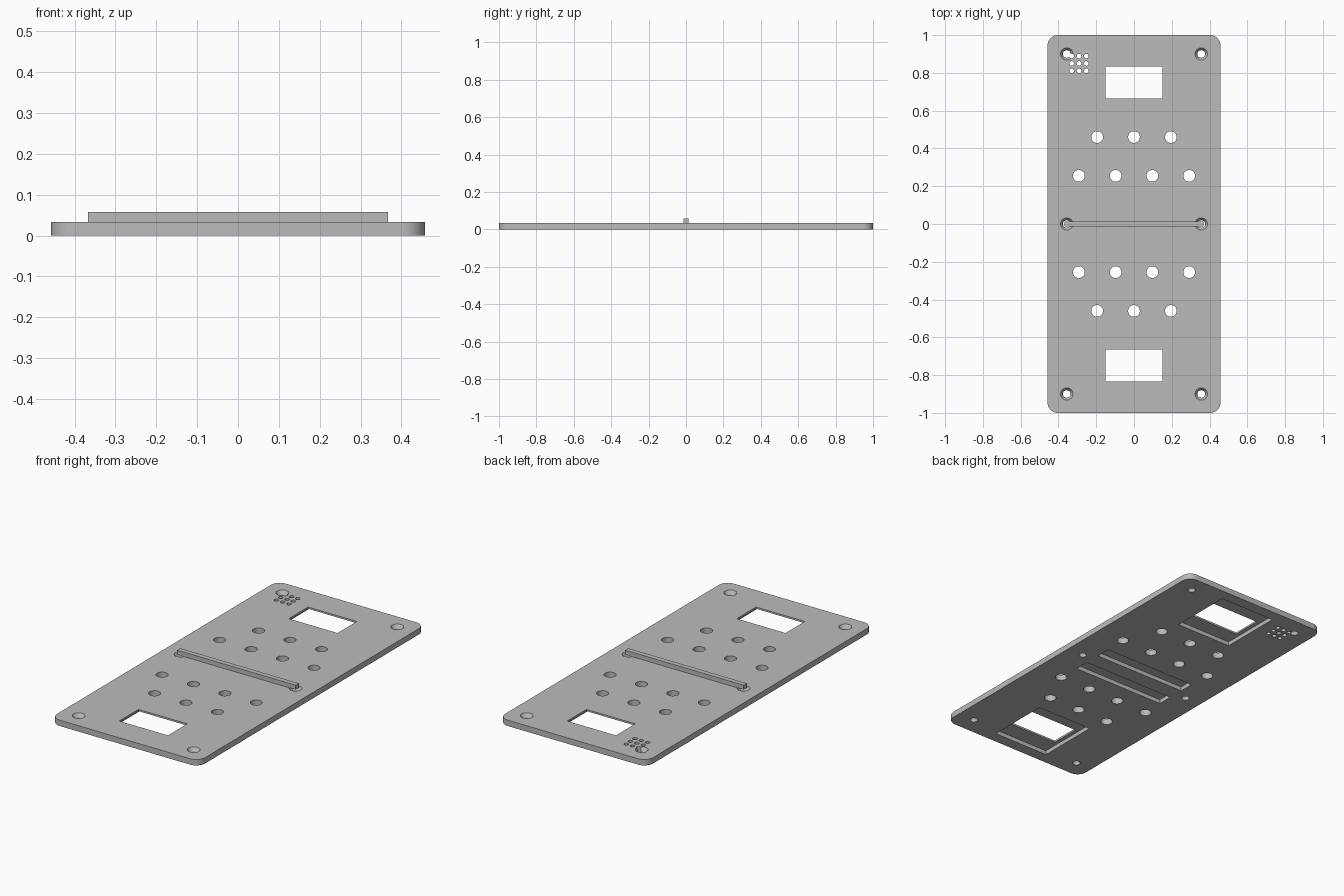
import bpy
import bmesh
from math import cos, sin, tau, radians

if "Cube" in bpy.data.objects:
    bpy.data.objects.remove(bpy.data.objects["Cube"], do_unlink=True)

WIDTH, LENGTH, THICK = 0.916, 2.0, 0.033
BELOW, ABOVE = -0.05, 0.1

grey = bpy.data.materials.new("plain grey")
grey.use_nodes = True
grey.diffuse_color = (0.5, 0.5, 0.5, 1)
grey.node_tree.nodes["Principled BSDF"].inputs["Base Color"].default_value = (0.5, 0.5, 0.5, 1)


def circle(x, y, r, n=32):
    return [(x + r * cos(tau * i / n), y + r * sin(tau * i / n)) for i in range(n)]


def rectangle(x, y, w, d):
    return [(x + sx * w / 2, y + sy * d / 2)
            for sx, sy in ((-1, -1), (1, -1), (1, 1), (-1, 1))]


def rounded_rectangle(w, d, r, steps=10):
    points = []
    for k, (sx, sy) in enumerate(((1, 1), (-1, 1), (-1, -1), (1, -1))):
        for i in range(steps + 1):
            a = tau / 4 * (k + i / steps)
            points.append((sx * (w / 2 - r) + r * cos(a), sy * (d / 2 - r) + r * sin(a)))
    return points


def loft(bm, layers):
    """Closed solid through outlines given as (outline, z), bottom to top."""
    rings = [[bm.verts.new((x, y, z)) for x, y in outline] for outline, z in layers]
    for low, high in zip(rings, rings[1:]):
        for i in range(len(low)):
            j = (i + 1) % len(low)
            bm.faces.new((low[i], low[j], high[j], high[i]))
    bm.faces.new(rings[0][::-1])
    bm.faces.new(rings[-1])


def make(name, solids):
    bm = bmesh.new()
    for layers in solids:
        loft(bm, layers)
    mesh = bpy.data.meshes.new(name)
    bm.to_mesh(mesh)
    bm.free()
    mesh.materials.append(grey)
    obj = bpy.data.objects.new(name, mesh)
    bpy.context.collection.objects.link(obj)
    return obj


def prism(outline, z0=BELOW, z1=ABOVE):
    return [(outline, z0), (outline, z1)]


# Plate and the raised bar across its middle
plate = make("base_plate", [prism(rounded_rectangle(WIDTH, LENGTH, 0.055), 0, THICK)])
make("centre_bar", [prism(rectangle(0, 0, 0.734, 0.028), THICK, 0.058)])

# Button holes: rows of three and four, mirrored front to back
buttons = [prism(circle(x, s * y, 0.031))
           for s in (-1, 1)
           for y, xs in ((0.46, (-0.195, 0, 0.195)),
                         (0.255, (-0.292, -0.097, 0.097, 0.292)))
           for x in xs]

# Countersunk screw holes
screws = []
for x in (-0.356, 0.356):
    for y in (-0.9, 0, 0.9):
        wide, narrow = circle(x, y, 0.033), circle(x, y, 0.02)
        screws.append([(narrow, BELOW), (narrow, 0.013), (wide, THICK), (wide, ABOVE)])

# Small grille in the back corner
grille = [prism(circle(-0.291 + i * 0.039, 0.85 + j * 0.039, 0.0125, 16))
          for i in (-1, 0, 1) for j in (-1, 0, 1)]

# Underside pockets around the windows and two slots near the middle
pockets = [prism(rectangle(0, s * y, w, d), BELOW, 0.023)
           for s in (-1, 1)
           for y, w, d in ((0.755, 0.347, 0.36), (0.088, 0.577, 0.084))]

# Window openings
windows = [prism(rectangle(0, s * 0.75, 0.302, 0.17)) for s in (-1, 1)]

# Cut each group out of the plate
bpy.ops.object.select_all(action='DESELECT')
bpy.context.view_layer.objects.active = plate
plate.select_set(True)
for name, solids in (("button", buttons), ("screw", screws), ("grille", grille),
                     ("pocket", pockets), ("window", windows)):
    cutter = make(name + "_cutter", solids)
    cutter.hide_render = True
    mod = plate.modifiers.new(name, 'BOOLEAN')
    mod.operation = 'DIFFERENCE'
    mod.solver = 'EXACT'
    mod.object = cutter
    bpy.ops.object.modifier_apply(modifier=mod.name)
    bpy.data.objects.remove(cutter, do_unlink=True)

bpy.ops.object.shade_smooth_by_angle(angle=radians(30))
